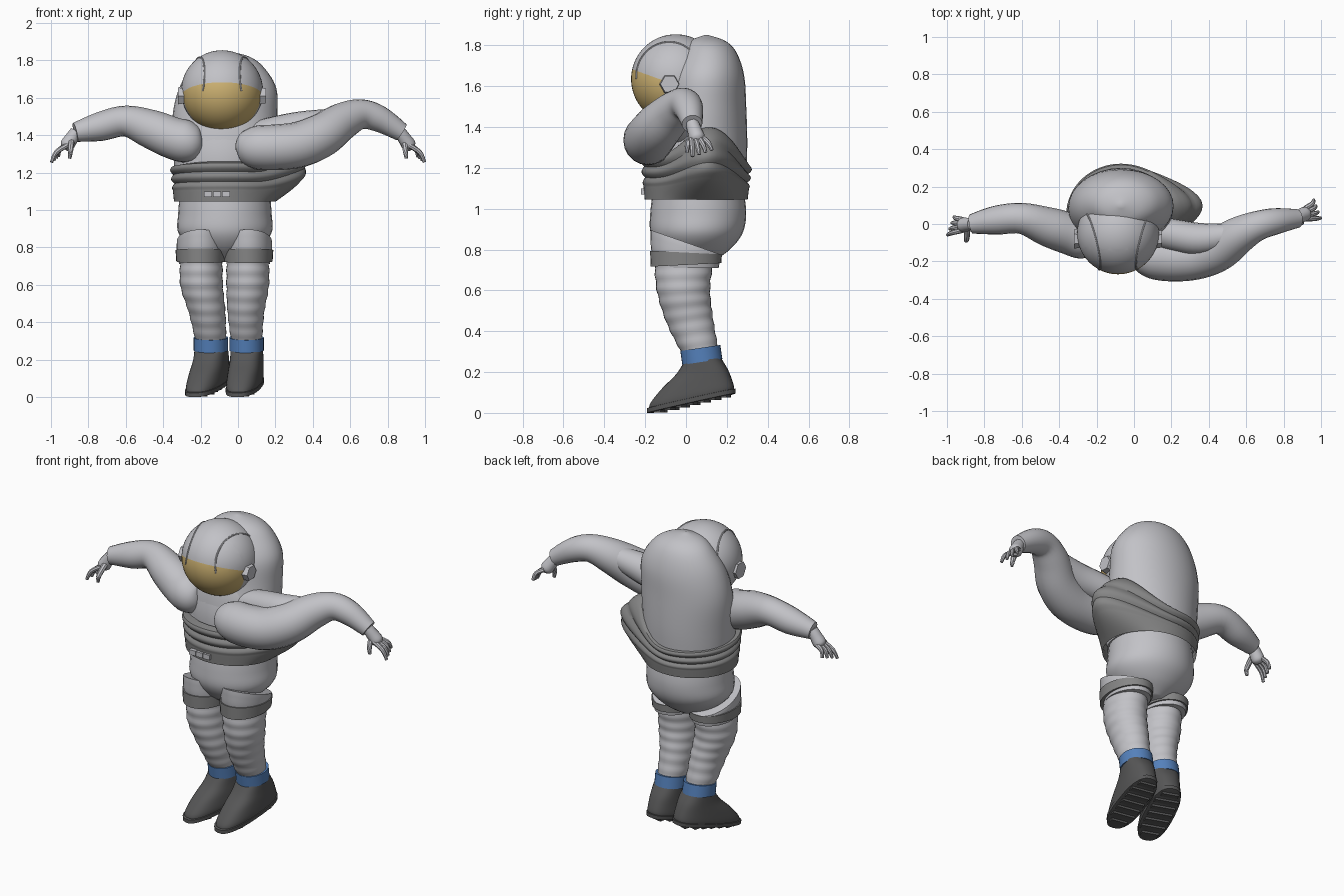
import bpy, bmesh
from math import sin, cos, pi, radians
from mathutils import Vector, Matrix

cube = bpy.data.objects.get("Cube")
if cube:
    bpy.data.objects.remove(cube)


def material(name, red, green, blue):
    mat = bpy.data.materials.new(name)
    mat.use_nodes = True
    colour = (red, green, blue, 1)
    mat.diffuse_color = colour
    mat.node_tree.nodes["Principled BSDF"].inputs["Base Color"].default_value = colour
    return mat


SUIT = material("suit light grey", .54, .54, .57)
VEST = material("webbing grey", .24, .24, .24)
BOOT = material("boot dark grey", .095, .095, .096)
BLUE = material("cuff blue", .09, .22, .5)
GOLD = material("visor gold", .62, .45, .17)
parts = []


def add_object(name, bm, *mats):
    bmesh.ops.recalc_face_normals(bm, faces=bm.faces)
    mesh = bpy.data.meshes.new(name)
    bm.to_mesh(mesh)
    bm.free()
    for mat in mats:
        mesh.materials.append(mat)
    obj = bpy.data.objects.new(name, mesh)
    bpy.context.collection.objects.link(obj)
    parts.append(obj)
    return obj


def skin(name, rings, mat, capped=True):
    """Bridge a list of point rings into one surface."""
    bm = bmesh.new()
    rows = [[bm.verts.new(p) for p in ring] for ring in rings]
    for low, high in zip(rows, rows[1:]):
        for i in range(len(low)):
            bm.faces.new((low[i - 1], low[i], high[i], high[i - 1]))
    if capped:
        bm.faces.new(rows[0])
        bm.faces.new(rows[-1])
    return add_object(name, bm, mat)


def spline(keys, steps):
    """Pass a smooth curve through tuples of any length."""
    out = []
    for i in range(len(keys) - 1):
        a, b, c, d = (keys[max(i - 1, 0)], keys[i], keys[i + 1], keys[min(i + 2, len(keys) - 1)])
        for s in range(steps):
            t = s / steps
            out.append([q + t / 2 * (r - p + t * (2 * p - 5 * q + 4 * r - u + t * (3 * (q - r) + u - p)))
                        for p, q, r, u in zip(a, b, c, d)])
    return out + [list(keys[-1])]


def loft(name, keys, mat, steps=6, ripple=0, square=1):
    """Stack level ellipses given as x, y, z, x radius, y radius, slope along y."""
    rings = []
    for x, y, z, rx, ry, slope in spline(keys, steps):
        swell = 1 + ripple * sin(z * 95)
        ring = []
        for i in range(32):
            a = 2 * pi * i / 32
            dx, dy = [(abs(v) ** square) * (1 if v > 0 else -1) for v in (cos(a), sin(a))]
            dy *= ry * swell
            ring.append((x + dx * rx * swell, y + dy, z + dy * slope))
        rings.append(ring)
    return skin(name, rings, mat)


def tube(name, keys, mat, sides=20, steps=5):
    """Sweep a circle along x, y, z, radius keys."""
    path = spline(keys, steps)
    points = [Vector(p[:3]) for p in path]
    rings = []
    for i, p in enumerate(points):
        way = points[min(i + 1, len(points) - 1)] - points[max(i - 1, 0)]
        turn = way.to_track_quat('Z', 'Y')
        rings.append([p + turn @ Vector((cos(a), sin(a), 0)) * path[i][3]
                      for a in (2 * pi * k / sides for k in range(sides))])
    return skin(name, rings, mat)


def box(name, centre, size, mat):
    bm = bmesh.new()
    bmesh.ops.create_cube(bm, size=1, matrix=Matrix.Translation(centre) @ Matrix.Diagonal((*size, 1)))
    return add_object(name, bm, mat)


MID = -.07

# Torso, life-support pack with its hood, and hips
loft("torso", [(MID, .05, 1.06, .25, .22, 0), (MID, .05, 1.25, .27, .21, 0),
               (MID, .04, 1.42, .25, .18, 0), (MID, .03, 1.54, .16, .14, 0)], SUIT)
loft("pack_hood", [(MID, .07, 1.1, .26, .22, 0), (MID, .07, 1.3, .275, .23, 0),
                   (MID, .09, 1.5, .28, .205, 0), (-.055, .1, 1.65, .26, .185, 0),
                   (-.055, .11, 1.76, .195, .14, 0), (-.06, .105, 1.82, .12, .09, 0),
                   (MID, .1, 1.85, .01, .01, 0)], SUIT)
loft("hips", [(MID, .06, 1.1, .24, .22, 0), (MID, .06, .98, .25, .235, 0),
              (MID, .052, .88, .25, .225, 0), (MID, .045, .8, .18, .17, 0),
              (MID, .04, .74, .07, .09, 0)], SUIT)

# Webbing vest: a folded belt that rises into a bulging flap under the left arm
rings = []
for row in range(29):
    t = row / 28
    ring = []
    for i in range(64):
        a = 2 * pi * i / 64
        flap = max(0, cos(a - .3)) ** 4
        grow = .02 * t + (.015 * abs(sin(pi * t * 4)) if t > .3 else .012)
        pull = .85 if row == 28 else 1
        reach = .26 + grow + .17 * flap * sin(pi * t)
        ring.append((MID + reach * pull * cos(a), .05 + (.24 + grow) * pull * sin(a),
                     1.045 + t * (.19 - .025 * sin(a) + .18 * flap)))
    rings.append(ring)
skin("webbing_vest", rings, VEST, capped=False)
for i in range(3):
    box("belt_buckle", (-.16 + i * .048, -.208, 1.085), (.044, .024, .03), SUIT)

# Helmet cut along the visor edges, with the visor coloured by position
centre = Vector((-.085, -.05, 1.635))
bm = bmesh.new()
bmesh.ops.create_uvsphere(bm, u_segments=48, v_segments=32, radius=.219, matrix=Matrix.Translation(centre))
brow, brow_dir = Vector((0, -.27, 1.685)), Vector((0, .36, 1))
cheek, cheek_dir = Vector((0, -.11, 1.6)), Vector((0, 1, .12))
for spot, normal in ((brow, brow_dir), (cheek, cheek_dir)):
    bmesh.ops.bisect_plane(bm, geom=bm.verts[:] + bm.edges[:] + bm.faces[:], plane_co=spot, plane_no=normal)
for face in bm.faces:
    mid = face.calc_center_median()
    if (mid - brow).dot(brow_dir) < 0 and (mid - cheek).dot(cheek_dir) < 0:
        face.material_index = 1
add_object("helmet", bm, SUIT, GOLD)

# Side rims and hexagonal ear caps of the helmet
for side in (-1, 1):
    axis = Vector((side * .93, -.24, .14)).normalized()
    up = (Vector((0, 0, 1)) - axis * axis.z).normalized()
    back = up.cross(axis) * side
    if back.y < 0:
        back = -back
    arc = []
    for k in range(25):
        a = pi * (k / 24 * 1.1 - .06)
        p = centre + axis * .147 + (back * cos(a) + up * sin(a)) * .162
        arc.append((*p, .005))
    tube("helmet_rim", arc, SUIT, sides=8, steps=1)
    bm = bmesh.new()
    place = Matrix.Translation(centre + Vector((side * .215, -.03, -.025))) @ Matrix.Rotation(pi / 2, 4, 'Y')
    bmesh.ops.create_cone(bm, cap_ends=True, segments=6, radius1=.052, radius2=.045, depth=.04, matrix=place)
    add_object("ear_cap", bm, SUIT)

# Sleeves
tube("left_sleeve", [(-.01, -.165, 1.34, .02), (.02, -.17, 1.34, .08), (.09, -.175, 1.335, .115),
                     (.2, -.185, 1.335, .122), (.33, -.175, 1.35, .122), (.45, -.135, 1.4, .117),
                     (.56, -.06, 1.475, .1), (.66, -.01, 1.512, .08), (.76, .015, 1.485, .07),
                     (.875, .03, 1.415, .05)], SUIT)
tube("left_shoulder_fold", [(.08, -.03, 1.39, .08), (.22, -.06, 1.42, .085), (.36, -.08, 1.445, .085),
                            (.54, -.055, 1.485, .06)], SUIT)
tube("right_sleeve", [(-.19, -.085, 1.36, .02), (-.21, -.085, 1.36, .08), (-.27, -.075, 1.365, .112),
                      (-.35, -.05, 1.385, .112), (-.46, -.015, 1.43, .105), (-.6, .03, 1.475, .083),
                      (-.74, .02, 1.445, .077), (-.87, 0, 1.415, .052)], SUIT)

# Hands with spread fingers
for side, name, wrist_y, tip_y in ((1, "left", .03, .08), (-1, "right", 0, -.01)):
    wrist = Vector((side * .865, wrist_y, 1.42))
    palm = Vector((side * .915, (wrist_y + tip_y) / 2, 1.345))
    tube(name + "_palm", [(*wrist, .032), (*wrist.lerp(palm, .5), .036),
                          (*palm, .038), (*palm.lerp(wrist, -.25), .018)], SUIT, sides=12)
    for k in range(4):
        spread = (k - 1.5) * .032
        root = palm + Vector((0, spread * .6, 0))
        tip = Vector((side * (.997 - .012 * k), tip_y + spread, 1.255 + .01 * k))
        bend = root.lerp(tip, .55) + Vector((side * .012, 0, .012))
        tube(name + "_finger", [(*root, .014), (*bend, .013), (*tip, .009)], SUIT, sides=8, steps=4)
    tube(name + "_thumb", [(*wrist.lerp(palm, .5), .018), (side * .895, tip_y - .07, 1.32, .015),
                           (side * .9, tip_y - .075, 1.275, .009)], SUIT, sides=8, steps=4)

# Legs: thigh cover, strap, creased trouser, ankle cuff and boot
for name, thigh, knee, shin, ankle, turn in (("left", .055, .052, .042, .046, -11),
                                             ("right", -.2, -.195, -.165, -.145, -20)):
    loft(name + "_thigh_cover", [(thigh, .01, .71, .115, .15, 0), (thigh, 0, .77, .126, .168, -.1),
                                 (thigh, 0, .81, .128, .174, -.28), (thigh, 0, .835, .126, .174, -.35)], SUIT)
    loft(name + "_thigh_strap", [(thigh, 0, .725, .124, .165, .05), (thigh, 0, .725, .13, .173, .05),
                                 (thigh, 0, .785, .134, .176, -.05), (thigh, 0, .785, .124, .165, -.05)],
         VEST, steps=1)
    loft(name + "_trouser", [(knee, -.01, .75, .112, .145, 0), (knee, -.012, .6, .114, .13, .05),
                             (shin, .02, .45, .098, .112, .15), (ankle, .07, .3, .082, .088, .15)],
         SUIT, steps=14, ripple=.018)
    loft(name + "_ankle_cuff", [(ankle, .08, .25, .084, .09, .15), (ankle, .08, .25, .092, .098, .15),
                                (ankle, .07, .318, .092, .098, .15), (ankle, .07, .318, .08, .086, .15)],
         BLUE, steps=1)
    shoe = [loft(name + "_boot", [(0, -.05, .06, .084, .21, .22), (0, -.045, .09, .088, .206, .2),
                                  (0, -.025, .145, .087, .172, .17), (0, 0, .2, .085, .128, .13),
                                  (0, .005, .255, .085, .09, .15)], BOOT, square=.78),
            loft(name + "_sole", [(0, -.05, .046, .082, .213, .22), (0, -.05, .048, .088, .22, .22),
                                  (0, -.05, .07, .09, .22, .22), (0, -.05, .072, .08, .208, .22)],
                 BOOT, steps=1, square=.78)]
    for k in range(7):
        y = -.21 + k * .055
        width = .1 if k in (0, 6) else .14
        shoe.append(box(name + "_sole_tread", (0, y, .044 + (y + .05) * .22), (width, .032, .014), BOOT))
    for obj in shoe:
        obj.rotation_euler.z = radians(turn)
        obj.location = (ankle, .075, 0)

# Smooth shading with sharp creases kept
bpy.ops.object.select_all(action='DESELECT')
for obj in parts:
    obj.select_set(True)
bpy.context.view_layer.objects.active = parts[0]
bpy.ops.object.shade_smooth_by_angle(angle=radians(40))
